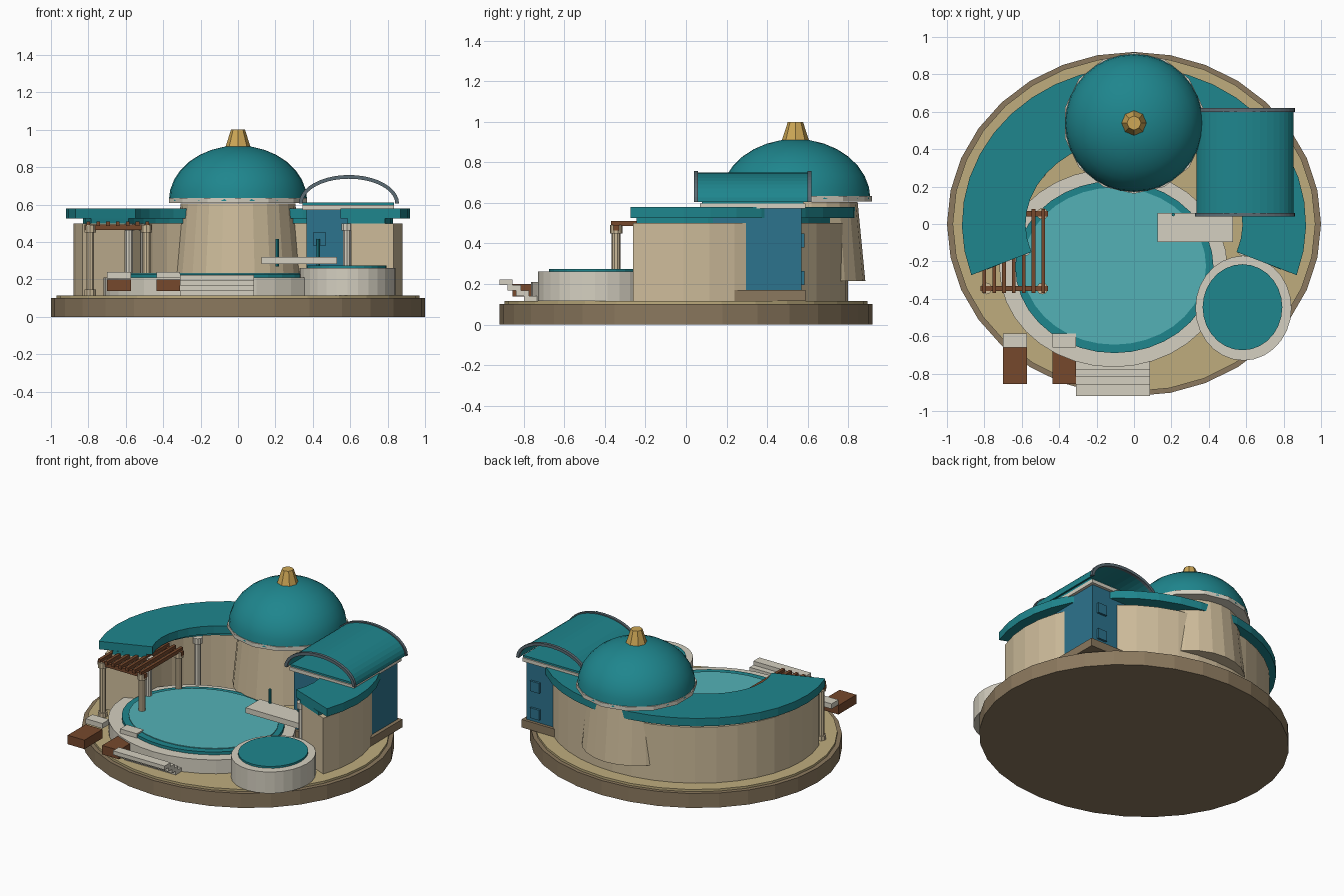
import bpy, bmesh
from math import cos, sin, pi, radians

if "Cube" in bpy.data.objects:
    bpy.data.objects.remove(bpy.data.objects["Cube"])


def material(name, r, g, b):
    m = bpy.data.materials.new(name)
    m.diffuse_color = (r ** 2.2, g ** 2.2, b ** 2.2, 1)
    m.use_nodes = True
    m.node_tree.nodes["Principled BSDF"].inputs["Base Color"].default_value = m.diffuse_color
    return m


TEAL = material("teal", .14, .52, .55)
WATER = material("water", .33, .69, .71)
TAN = material("plaster", .80, .73, .60)
EARTH = material("earth", .54, .47, .37)
SAND = material("sand", .74, .67, .49)
STONE = material("stone", .83, .81, .75)
WOOD = material("wood", .46, .29, .19)
BLUE = material("blue", .19, .45, .55)
GOLD = material("gold", .80, .65, .34)
GREY = material("grey", .36, .42, .45)


def finish(name, bm, mat, smooth=None):
    bmesh.ops.recalc_face_normals(bm, faces=bm.faces[:])
    me = bpy.data.meshes.new(name)
    bm.to_mesh(me)
    bm.free()
    me.materials.append(mat)
    ob = bpy.data.objects.new(name, me)
    bpy.context.collection.objects.link(ob)
    if smooth:
        bpy.context.view_layer.objects.active = ob
        ob.select_set(True)
        bpy.ops.object.shade_smooth_by_angle(angle=radians(smooth))
        ob.select_set(False)
    return ob


def box(name, x0, x1, y0, y1, z0, z1, mat):
    bm = bmesh.new()
    bmesh.ops.create_cube(bm, size=1)
    for v in bm.verts:
        v.co = ((x0 + x1) / 2 + v.co.x * (x1 - x0), (y0 + y1) / 2 + v.co.y * (y1 - y0),
                (z0 + z1) / 2 + v.co.z * (z1 - z0))
    return finish(name, bm, mat)


def drum(name, cx, cy, rx, ry, z0, z1, mat, n=32, top=1.0, smooth=None):
    """Elliptical cylinder or tapered drum."""
    bm = bmesh.new()
    bmesh.ops.create_cone(bm, cap_ends=True, segments=n, radius1=1, radius2=top, depth=1)
    for v in bm.verts:
        v.co = (cx + v.co.x * rx, cy + v.co.y * ry, z0 + (v.co.z + .5) * (z1 - z0))
    return finish(name, bm, mat, smooth)


def sweep(name, sections, mat, closed=False):
    """Join matching cross-section rings into a solid."""
    bm = bmesh.new()
    rings = [[bm.verts.new(p) for p in s] for s in sections]
    n = len(rings[0])
    for a, b in zip(rings, rings[1:]):
        for i in range(n):
            j = (i + 1) % n
            bm.faces.new((a[i], a[j], b[j], b[i]))
    bm.faces.new(rings[0])
    bm.faces.new(rings[-1])
    return finish(name, bm, mat)


def crescent(name, ox, oy, ix, iy, z0, z1, mat, a0=-19, a1=199, n=24):
    secs = []
    for k in range(n + 1):
        a = radians(a0 + (a1 - a0) * k / n)
        c, s = cos(a), sin(a)
        secs.append([(ox * c, oy * s, z0), (ox * c, oy * s, z1),
                     (ix * c, iy * s, z1), (ix * c, iy * s, z0)])
    return sweep(name, secs, mat)


def column(name, x, y, z0, z1, mat):
    drum(name + "_shaft", x, y, .022, .022, z0, z1 - .04, mat, 10)
    drum(name + "_capital", x, y, .031, .031, z1 - .04, z1, mat, 10)
    drum(name + "_foot", x, y, .031, .031, z0, z0 + .03, mat, 10)


# Ground disc
drum("base", 0, 0, 1, .92, 0, .1, EARTH)
drum("ground", 0, 0, .97, .895, .1, .115, SAND)

# Crescent building with flat roof
crescent("crescent_wall", .88, .80, .64, .51, .115, .5, TAN)
crescent("roof_soffit", .83, .75, .62, .49, .5, .525, TEAL)
crescent("crescent_roof", .92, .84, .58, .46, .525, .58, TEAL)
for i, a in enumerate((-17, 35, 145, 197)):
    column(f"porch_column_{i}", .61 * cos(radians(a)), .48 * sin(radians(a)), .115, .5, STONE)

# Domed tower
drum("tower", 0, .54, .345, .345, .215, .605, TAN, 24, .89)
drum("dome_rim", 0, .54, .378, .378, .607, .635, STONE, 14)
bm = bmesh.new()
N, R = 32, 8
rings = []
for k in range(R):
    t = pi / 2 * k / R
    rings.append([bm.verts.new((.37 * cos(t) * cos(2 * pi * i / N),
                                .54 + .37 * cos(t) * sin(2 * pi * i / N),
                                .62 + .295 * sin(t))) for i in range(N)])
tip = bm.verts.new((0, .54, .915))
for a, b in zip(rings, rings[1:]):
    for i in range(N):
        bm.faces.new((a[i], a[(i + 1) % N], b[(i + 1) % N], b[i]))
for i in range(N):
    bm.faces.new((rings[-1][i], rings[-1][(i + 1) % N], tip))
bm.faces.new(rings[0])
finish("dome", bm, TEAL, 30)
drum("finial", 0, .54, .068, .068, .905, 1.0, GOLD, 8, .55)

# Blue pavilion with windows
box("pavilion_plinth", .34, .84, .07, .59, .115, .17, EARTH)
box("pavilion", .365, .815, .09, .57, .17, .575, BLUE)
box("pavilion_cornice", .345, .835, .07, .59, .572, .597, STONE)
box("pavilion_deck", .345, .835, .08, .58, .597, .61, TEAL)
for x in (.435, .745):
    for z in (.23, .415):
        for side, y in (("front", .09), ("back", .57)):
            box(f"window_{side}", x - .035, x + .035, y - .015, y + .015, z - .035, z + .035, BLUE)


def arch(r, h, k, n=20):
    t = pi * k / n
    return .593 + r * cos(t), .605 + h * sin(t)


# Barrel vault shell and its end ribs
def vault(name, r1, h1, r0, h0, y0, y1, mat):
    secs = []
    for k in range(21):
        (xo, zo), (xi, zi) = arch(r1, h1, k), arch(r0, h0, k)
        secs.append([(xo, y0, zo), (xo, y1, zo), (xi, y1, zi), (xi, y0, zi)])
    sweep(name, secs, mat)


vault("barrel_roof", .26, .145, .25, .135, .05, .61, TEAL)
for y in (.05, .61):
    vault("barrel_rib", .268, .153, .248, .133, y - .01, y + .01, GREY)

# Main pool
drum("pool_deck", -.11, -.235, .61, .53, .115, .21, STONE, 36)
drum("pool_curb", -.105, -.23, .53, .46, .21, .23, TEAL, 36)
drum("pool_water", -.105, -.225, .49, .42, .21, .235, WATER, 36)

# Small raised pool
drum("small_pool", .585, -.45, .257, .28, .115, .262, STONE, 28)
drum("small_pool_water", .58, -.445, .213, .23, .25, .275, TEAL, 28)

# Diving platform with handrail posts
box("diving_platform", .125, .53, -.095, .06, .283, .32, STONE)
for x in (.21, .43):
    drum("rail_post", x, .05, .009, .009, .27, .415, TEAL, 8)

# Step slabs
for i in range(4):
    y = -.92 + .04 * i
    z = .222 - .027 * i
    box(f"step_{i}", -.31, .085, y, y + .065, z - .027, z, STONE)

# Loungers with headrests
for x in (-.70, -.437):
    box("lounger", x, x + .128, -.855, -.66, .138, .2, WOOD)
    box("lounger_headrest", x, x + .128, -.66, -.585, .205, .24, STONE)

# Pergola
for y in (-.345, .055):
    box("pergola_beam", -.82, -.46, y - .014, y + .014, .465, .492, WOOD)
    for x in (-.79, -.49):
        column("pergola_post", x, y, .115, .49, TAN)
for i in range(7):
    x = -.80 + .0525 * i
    box(f"pergola_slat_{i}", x - .01, x + .01, -.37, .08, .485, .51, WOOD)
